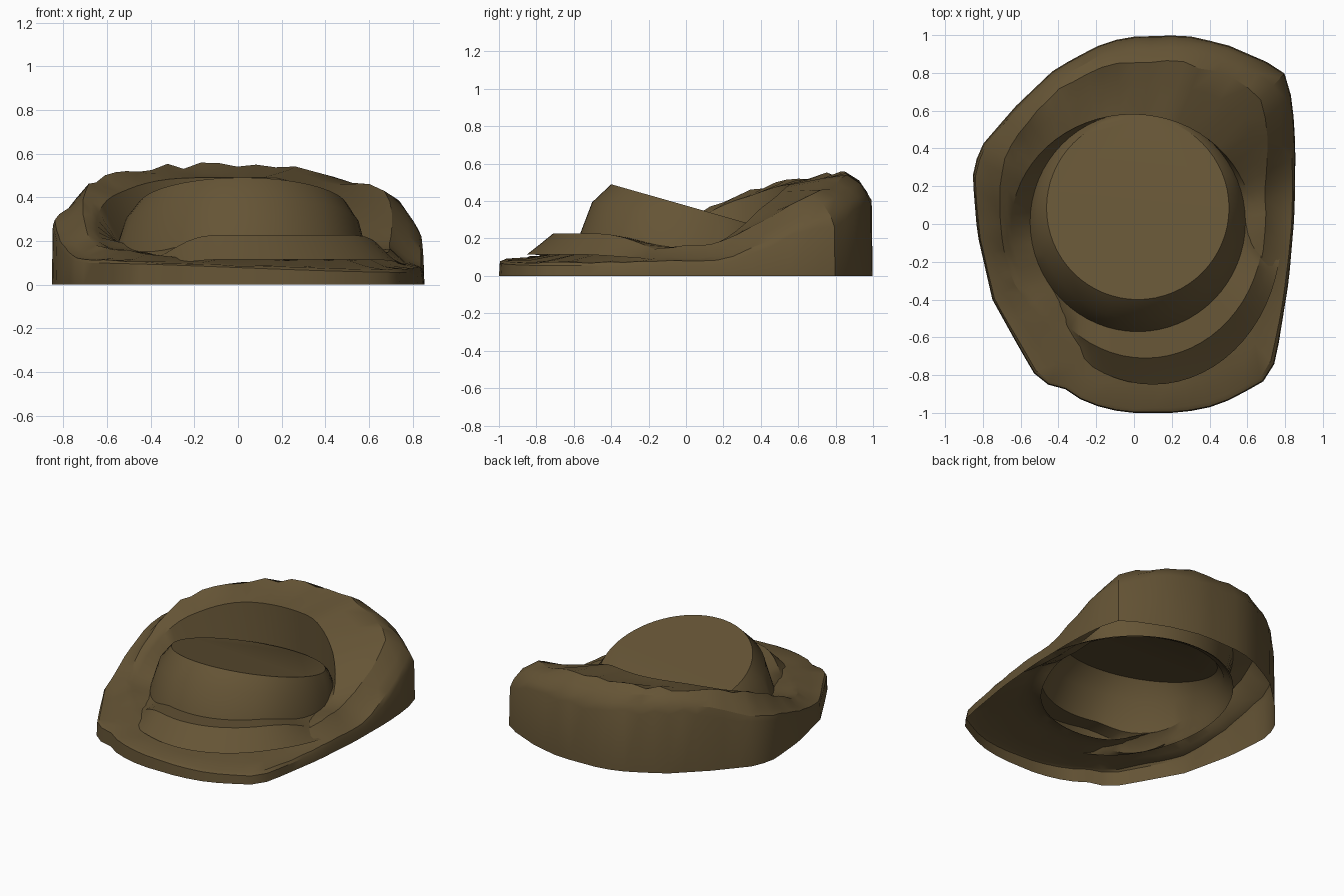
import bpy, bmesh, math, random
from mathutils import Vector

cube = bpy.data.objects.get("Cube")
if cube:
    bpy.data.objects.remove(cube, do_unlink=True)
random.seed(4)
SEGMENTS = 64

# Outline of the rock seen from above
OUTLINE = [(-.05, .99), (.27, 1), (.49, .95), (.79, .82), (.84, .65), (.855, .4),
           (.85, .05), (.82, -.3), (.75, -.73), (.68, -.84), (.45, -.96), (.25, -1),
           (-.05, -1), (-.25, -.95), (-.37, -.87), (-.5, -.84), (-.6, -.67), (-.75, -.4),
           (-.83, -.05), (-.855, .25), (-.82, .4), (-.63, .62), (-.42, .82), (-.2, .94)]


def smooth(value, start, width):
    t = min(1, max(0, (value - start) / width))
    return t * t * (3 - 2 * t)


def mix(a, b, t):
    return a + (b - a) * t


def outline_point(angle):
    """Where a ray from the middle crosses the outline."""
    ray = Vector((math.cos(angle), math.sin(angle)))
    for a, b in zip(OUTLINE, OUTLINE[1:] + OUTLINE[:1]):
        a, b = Vector(a), Vector(b)
        side = b - a
        det = ray.cross(side)
        if abs(det) < 1e-9:
            continue
        dist, along = a.cross(side) / det, a.cross(ray) / det
        if dist > 0 and -1e-6 <= along <= 1 + 1e-6:
            return ray * dist


def ellipse(angle, cx, cy, rx, ry):
    return Vector((cx + rx * math.cos(angle), cy + ry * math.sin(angle)))


def rough(amount):
    return random.uniform(-amount, amount)


def section(angle):
    """One slice of the rim and crater, and one of the column with its collar."""
    outer = outline_point(angle)
    edge = ellipse(angle, -.01, -.01, .64, .59)
    foot = ellipse(angle, .02, .01, .57, .58)
    top = ellipse(angle, .02, .085, .483, .485)
    skirt = ellipse(angle, .1, -.05, .68, .8)
    step = foot.lerp(skirt, .5)
    x, y = outer.lerp(edge, .5)

    # The rim climbs from the low front to the high back, sooner on one side
    side = smooth(x, -.7, 1.4)
    climb = smooth(y, -.45 + .55 * side, 1.0 - .45 * side)
    back = smooth(y, 0, .7)
    # The collar rises out of the rim only at the front
    collar = smooth(step.x, -.45, .35) * smooth(-step.y, 0, .5)
    droop = .11 * smooth(x, .2, .5) + .015 * smooth(-x, .4, .3)
    crest = .16 - .045 * collar + (.345 - droop) * climb + .04 * smooth(y, .4, .35)
    wall = .1 - .045 * side + .32 * climb * (1 - .3 * smooth(abs(outer.x), .5, .32))
    ledge = mix(wall, crest, .4 + .3 * back)
    shoulder = mix(wall, crest, .25 + .1 * back)
    lip = crest - .005 - .05 * climb
    floor = mix(min(.19, lip - .005), .215, collar)
    plane = .49 - .285 * (top.y + .4)
    middle = foot.lerp(top, .4)

    def across(t, z, bump):
        p = outer.lerp(edge, t + rough(bump))
        return (p.x, p.y, z + rough(bump * (.3 + .5 * climb)))

    rim = [(*outer, 0), (*(outer * .995), wall + rough(.02) * climb),
           across(.06, shoulder, .01),
           across(.35 - .2 * back, ledge, .015),
           across(.7 - .38 * back, crest, .018),
           across(.87 - .28 * back, mix(crest, lip, .5), .012),
           (*edge, lip), (*foot, floor - .12 * collar)]
    column = [(*skirt, .085 + .03 * collar),
              (*step.lerp(skirt, .5), mix(floor - .08, .17, collar)),
              (*step, mix(floor - .045, .227, collar)), (*foot, floor),
              (*middle, mix(floor, plane, .65)), (*top, plane)]
    return rim, column


# Earth brown
brown = bpy.data.materials.new("earth_brown")
brown.use_nodes = True
colour = (.13, .089, .036, 1)
brown.diffuse_color = colour
brown.node_tree.nodes["Principled BSDF"].inputs["Base Color"].default_value = colour


def loft(name, slices, capped):
    bm = bmesh.new()
    rings = [[bm.verts.new(p) for p in ring] for ring in zip(*slices)]
    for first, second in zip(rings, rings[1:]):
        for i in range(SEGMENTS):
            j = (i + 1) % SEGMENTS
            bm.faces.new((first[i], first[j], second[j], second[i]))
    if capped:
        bm.faces.new(rings[-1])
    mesh = bpy.data.meshes.new(name)
    bm.to_mesh(mesh)
    bm.free()
    mesh.materials.append(brown)
    obj = bpy.data.objects.new(name, mesh)
    bpy.context.collection.objects.link(obj)
    bpy.ops.object.select_all(action='DESELECT')
    bpy.context.view_layer.objects.active = obj
    obj.select_set(True)
    bpy.ops.object.shade_smooth_by_angle(angle=math.radians(28))


# Open-bottomed rim shell and the slanted column inside it
rims, columns = zip(*[section(math.tau * i / SEGMENTS) for i in range(SEGMENTS)])
loft("crater_rim", rims, False)
loft("slanted_column", columns, True)
